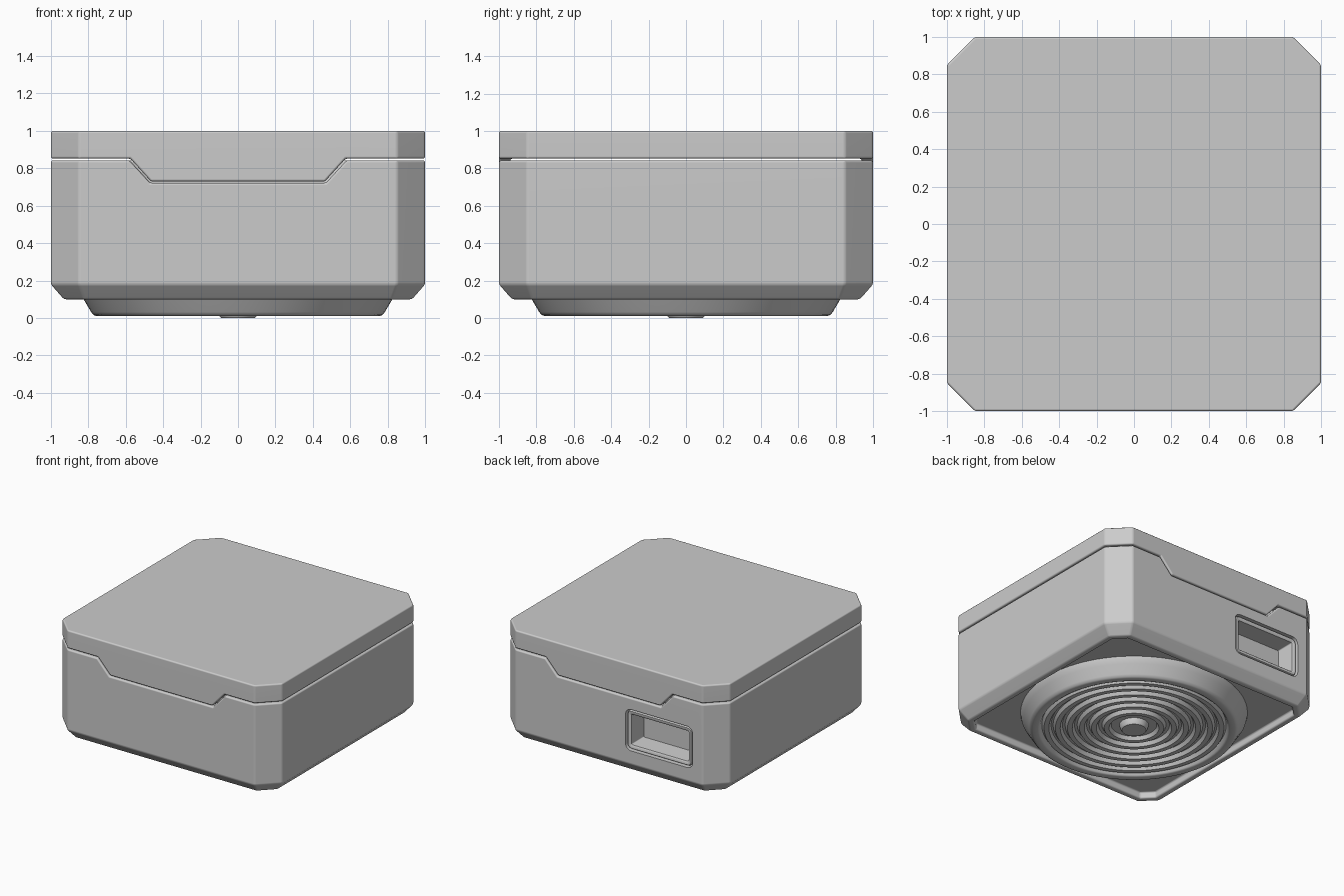
import bpy, bmesh, math

if "Cube" in bpy.data.objects:
    bpy.data.objects.remove(bpy.data.objects["Cube"])

SEAM_CUT = 0.15          # corner cut of the octagonal outline


def new_object(name, polys):
    """Mesh from polygons given as coordinates, welded and oriented."""
    bm = bmesh.new()
    for p in polys:
        bm.faces.new([bm.verts.new(c) for c in p])
    bmesh.ops.remove_doubles(bm, verts=bm.verts, dist=1e-5)
    bmesh.ops.recalc_face_normals(bm, faces=bm.faces)
    me = bpy.data.meshes.new(name)
    bm.to_mesh(me)
    bm.free()
    ob = bpy.data.objects.new(name, me)
    bpy.context.collection.objects.link(ob)
    return ob


def finish(ob, angle=50):
    bpy.ops.object.select_all(action='DESELECT')
    bpy.context.view_layer.objects.active = ob
    ob.select_set(True)
    for m in list(ob.modifiers):
        bpy.ops.object.modifier_apply(modifier=m.name)
    bpy.ops.object.shade_smooth_by_angle(angle=math.radians(angle))
    m = ob.modifiers.new("weighted", 'WEIGHTED_NORMAL')
    m.keep_sharp = True


def bevel(ob, width):
    m = ob.modifiers.new("bevel", 'BEVEL')
    m.width, m.segments = width, 3
    m.limit_method, m.angle_limit = 'ANGLE', math.radians(30)


def loft(rings, cap_start, cap_end):
    """Quads between successive closed rings, with optional end caps."""
    polys = []
    for a, b in zip(rings, rings[1:]):
        n = len(a)
        polys += [[a[i], a[(i + 1) % n], b[(i + 1) % n], b[i]] for i in range(n)]
    if cap_start:
        polys.append(rings[0])
    if cap_end:
        polys.append(rings[-1])
    return polys


def octagon(h, z):
    k = h - (SEAM_CUT - (1 - h) * 0.586)
    return [(k, -h, z), (h, -k, z), (h, k, z), (k, h, z),
            (-k, h, z), (-h, k, z), (-h, -k, z), (-k, -h, z)]


def shell(name, seam, drop, xa, xb, d, rings):
    """Octagonal half case whose seam dips to a trapezoid at front and back."""
    lo = octagon(1, seam)
    hi = octagon(*rings[0])
    polys = loft([octagon(*r) for r in rings], False, True)
    polys += [[lo[i], lo[i + 1], hi[i + 1], hi[i]] for i in (0, 1, 2, 4, 5, 6)]
    path = [(xa, seam), (xb, drop), (-xb, drop), (-xa, seam)]
    for s, i, j in ((-1, 0, 7), (1, 3, 4)):
        outer = [(x, s, z) for x, z in path]
        inner = [(x, s * d, z) for x, z in path]
        polys += [[hi[j], hi[i], lo[i]] + outer + [lo[j]], inner]
        polys += [[outer[k], outer[k + 1], inner[k + 1], inner[k]] for k in range(3)]
    polys.append(lo[:4] + [(xa, 1, seam), (xa, d, seam), (-xa, d, seam), (-xa, 1, seam)]
                 + lo[4:] + [(-xa, -1, seam), (-xa, -d, seam), (xa, -d, seam), (xa, -1, seam)])
    ob = new_object(name, polys)
    bevel(ob, 0.012)
    return ob


def rounded_rect(grow, y, cx=-0.455, cz=0.46, hx=0.305, hz=0.17):
    """Rounded rectangle outline on a plane of constant y."""
    hx, hz, r = hx + grow, hz + grow, max(0.05 + grow, 0.008)
    pts = []
    for q, (sx, sz) in enumerate(((1, 1), (-1, 1), (-1, -1), (1, -1))):
        for k in range(5):
            a = math.pi / 2 * (q + k / 4)
            pts.append((cx + sx * (hx - r) + r * math.cos(a), y,
                        cz + sz * (hz - r) + r * math.sin(a)))
    return pts


# Lid with a latch flap on the front and back
lid = shell("lid", 0.852, 0.73, 0.575, 0.465, 0.94, [(1, 1.0)])
finish(lid)

# Body with matching notches, chamfered base and recessed underside
body = shell("body", 0.842, 0.722, 0.58, 0.47, 0.93,
             [(1, 0.18), (0.93, 0.10), (0.885, 0.10), (0.88, 0.15)])

# Opening for the port in the back
cutter = new_object("port_cutter", loft([rounded_rect(0, 0.8), rounded_rect(0, 1.1)], True, True))
cutter.hide_render = True
cut = body.modifiers.new("port", 'BOOLEAN')
cut.operation, cut.object, cut.solver = 'DIFFERENCE', cutter, 'EXACT'
finish(body)
bpy.data.objects.remove(cutter)

# Port bezel and pocket
bezel = [(-0.01, 0.82), (-0.01, 0.982), (-0.018, 0.993), (-0.035, 0.993),
         (-0.045, 0.985), (-0.055, 0.84)]
finish(new_object("port_bezel", loft([rounded_rect(g, y) for g, y in bezel], False, True)), 40)

# Round ribbed foot, turned from a profile
profile = [(0.09, 0.0), (0.1, 0.01), (0.11, 0.045)]
for r in (0.205, 0.30, 0.39, 0.48, 0.57, 0.655):
    profile += [(r - 0.035, 0.045), (r - 0.018, 0.018), (r + 0.018, 0.018), (r + 0.035, 0.045)]
profile += [(0.705, 0.018), (0.72, 0.01), (0.755, 0.01), (0.772, 0.016),
            (0.785, 0.032), (0.825, 0.10), (0.842, 0.125), (0.85, 0.155)]
N = 96
turned = [[(r * math.cos(2 * math.pi * i / N), r * math.sin(2 * math.pi * i / N), z)
           for i in range(N)] for r, z in profile]
finish(new_object("ribbed_foot", loft(turned, True, True)), 35)
